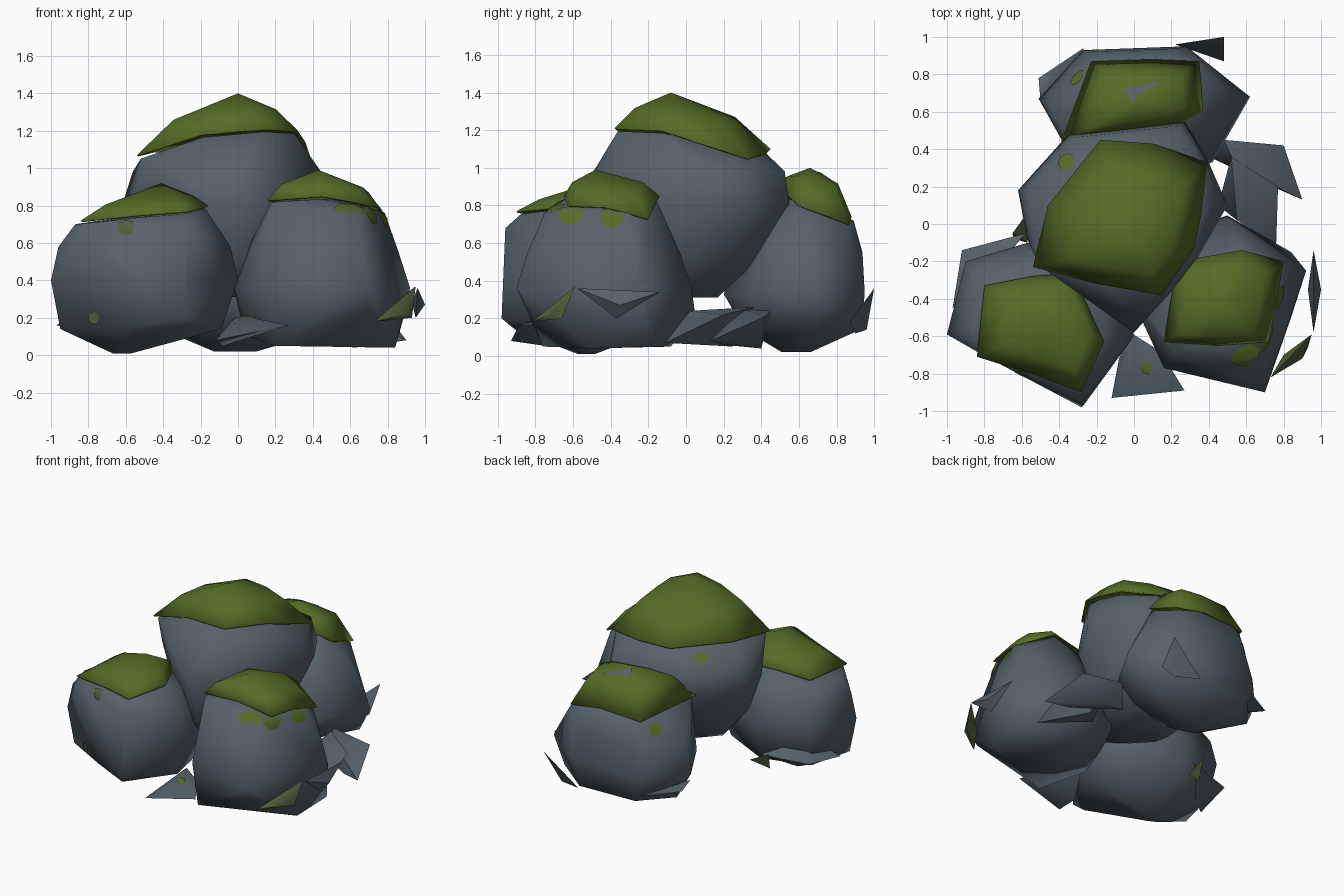
import bpy
import bmesh
from math import radians, sin, cos, tau
from mathutils import Vector

default_cube = bpy.data.objects.get("Cube")
if default_cube:
    bpy.data.objects.remove(default_cube, do_unlink=True)


def make_material(name, colour):
    material = bpy.data.materials.new(name)
    material.use_nodes = True
    material.diffuse_color = colour
    for node in material.node_tree.nodes:
        if node.type == 'BSDF_PRINCIPLED':
            node.inputs["Base Color"].default_value = colour
            node.inputs["Roughness"].default_value = 0.9
    return material


stone = make_material("slate stone", (.092, .122, .144, 1))
moss = make_material("green moss", (.092, .15, .02, 1))
mossy_stone = make_material("mossy stone", (.085, .125, .05, 1))


def finish(bm, name, material, angle):
    """Turn a bmesh into a smooth shaded object of one colour."""
    bmesh.ops.recalc_face_normals(bm, faces=bm.faces)
    mesh = bpy.data.meshes.new(name)
    bm.to_mesh(mesh)
    bm.free()
    mesh.materials.append(material)
    obj = bpy.data.objects.new(name, mesh)
    bpy.context.collection.objects.link(obj)
    bpy.ops.object.select_all(action='DESELECT')
    obj.select_set(True)
    bpy.context.view_layer.objects.active = obj
    bpy.ops.object.shade_smooth_by_angle(angle=radians(angle))
    return obj


def hull(name, points, material=stone, angle=60):
    """Wrap a convex skin round a few points."""
    bm = bmesh.new()
    for point in points:
        bm.verts.new(point)
    result = bmesh.ops.convex_hull(bm, input=bm.verts)
    loose = set(result["geom_interior"] + result["geom_unused"])
    loose = [v for v in loose if isinstance(v, bmesh.types.BMVert)]
    bmesh.ops.delete(bm, geom=loose, context='VERTS')
    return finish(bm, name, material, angle)


def moss_cap(name, peak, rim, inset, rise):
    """Draped sheet: ragged rim, raised shoulder ring and a peak."""
    bm = bmesh.new()
    outer, inner = [], []
    for corner in rim:
        shoulder = corner.lerp(peak, inset)
        shoulder.z = corner.z + (peak.z - corner.z) * rise
        outer.append(bm.verts.new(corner))
        inner.append(bm.verts.new(shoulder))
    top = bm.verts.new(peak)
    for i in range(len(rim)):
        j = (i + 1) % len(rim)
        bm.faces.new((outer[i], outer[j], inner[j], inner[i]))
        bm.faces.new((inner[i], inner[j], top))
    cap = finish(bm, name, moss, 80)
    cap.modifiers.new("thickness", 'SOLIDIFY').thickness = .01
    return cap


def mossy_boulder(name, centre, outline, levels, extra, peak, rim, inset, rise):
    """Stack scaled plan outlines (z, scale, dx, dy), topped by the moss rim."""
    centre, peak = Vector(centre), Vector(peak)
    rim = [Vector(corner) for corner in rim]
    points = list(extra)
    for z, scale, dx, dy in levels:
        for corner in outline:
            flat = centre + (Vector(corner) - centre) * scale + Vector((dx, dy))
            points.append((flat.x, flat.y, z))
    for corner in rim:
        under = corner.lerp(peak, .06)
        under.z = corner.z - .015
        points.append(under)
    rock = hull(name + "_boulder", points, stone, 100)
    return rock, moss_cap(name + "_moss", peak, rim, inset, rise)


def patch(name, target, spot, size, material=moss, stretch=1, sides=7):
    """Thin painted patch laid on the nearest surface of a part."""
    bpy.context.view_layer.update()
    _, spot, normal, _ = target.closest_point_on_mesh(Vector(spot))
    across = Vector((1, .6, 0))
    across = (across - normal * across.dot(normal)).normalized()
    along = normal.cross(across)
    bm = bmesh.new()
    ring = []
    for i in range(sides):
        turn = tau * i / sides
        reach = across * cos(turn) * size * stretch + along * sin(turn) * size
        _, place, lift, _ = target.closest_point_on_mesh(spot + reach)
        ring.append(bm.verts.new(place + lift * .007))
    middle = bm.verts.new(spot + normal * .007)
    for i in range(sides):
        bm.faces.new((ring[i], ring[(i + 1) % sides], middle))
    finish(bm, name, material, 80)


# Four main boulders with their moss
front_right, _ = mossy_boulder(
    "front_right", (-.5, -.53),
    [(-.9, -.2), (-1, -.59), (-.62, -.8), (-.27, -.97),
     (0, -.6), (-.06, -.3), (-.5, -.08)],
    [(.01, .1, -.12, 0), (.14, .86, -.02, 0), (.4, 1, 0, 0),
     (.58, .92, 0, 0), (.7, .74, 0, 0)],
    [(-.28, -.96, .68), (-.28, -.98, .2)],
    (-.41, -.5, .92),
    [(-.8, -.33, .73), (-.55, -.28, .76), (-.33, -.26, .76),
     (-.16, -.63, .8), (-.28, -.9, .77), (-.55, -.8, .75),
     (-.84, -.71, .72)], .3, .42)

front_left, _ = mossy_boulder(
    "front_left", (.45, -.45),
    [(.5, .03), (.92, -.25), (.7, -.9), (.16, -.77),
     (-.02, -.38), (.1, -.12)],
    [(.24, .95, 0, .04), (.36, 1, 0, 0), (.55, .87, 0, 0),
     (.76, .67, .02, 0)],
    [(.2, -.76, .05), (.84, -.5, .04), (.84, -.15, .05),
     (.35, -.08, .05), (.05, -.45, .1), (.2, -.68, .82)],
    (.43, -.48, .99),
    [(.23, -.2, .82), (.58, -.14, .85), (.8, -.2, .73),
     (.76, -.42, .79), (.72, -.63, .8), (.45, -.65, .85),
     (.16, -.63, .83)], .27, .53)

central, _ = mossy_boulder(
    "central", (-.05, 0),
    [(-.35, .48), (-.62, .18), (-.57, -.08), (-.3, -.36), (0, -.58),
     (.3, -.25), (.5, .1), (.39, .35), (.27, .55)],
    [(.31, .45, 0, -.08), (.5, .76, 0, -.05), (.8, 1, 0, 0),
     (.98, .9, 0, .03)],
    [(-.52, -.18, 1.05)],
    (0, -.08, 1.4),
    [(-.18, .45, 1.1), (.1, .43, 1.08), (.39, .33, 1.05),
     (.36, .05, 1.14), (.32, -.13, 1.2), (.15, -.38, 1.21),
     (-.2, -.32, 1.18), (-.54, -.23, 1.07), (-.46, .1, 1.09)], .36, .57)

back, back_moss = mossy_boulder(
    "back", (.03, .65),
    [(-.27, .93), (.28, .95), (.62, .68), (.42, .33),
     (0, .2), (-.32, .33), (-.51, .67)],
    [(.02, .2, -.05, -.05), (.14, .82, 0, .03), (.33, 1, 0, 0),
     (.55, .76, 0, .06), (.72, .57, 0, .07)],
    [(-.46, .67, .55), (.5, .68, .55)],
    (.05, .66, 1),
    [(-.23, .87, .72), (.1, .88, .74), (.35, .87, .7),
     (.37, .6, .8), (.26, .54, .85), (-.13, .48, .86),
     (-.39, .44, .8)], .33, .68)

# Broken stone lying round the base
front_shard = hull("front_shard",
                   [(-.12, -.93, .08), (.27, -.89, .16), (.14, -.68, .18),
                    (-.02, -.58, .2), (.03, -.76, .21), (-.08, -.72, .05)])
hull("side_slab", [(.4, .36, .1), (.48, .45, .24), (.8, .42, .21),
                   (.9, .13, .08), (.74, .2, .06), (.55, .3, .25),
                   (.62, .4, .04)])
hull("side_spike", [(.45, .1, .1), (.76, -.11, .07), (.77, .2, .22),
                    (.52, .36, .26), (.6, .25, .05), (.55, .02, .24)])
hull("floating_shard", [(.96, -.14, .34), (.93, -.35, .28), (.96, -.58, .36),
                        (1, -.35, .27), (.95, -.37, .2)])
hull("mossy_shard", [(.95, -.59, .37), (.9, -.72, .22), (.73, -.82, .18),
                     (.8, -.7, .25), (.93, -.66, .2)], mossy_stone)
hull("back_shard", [(.22, .96, .14), (.48, 1, .36), (.48, .87, .18),
                    (.4, .9, .12)])
hull("back_right_shard", [(-.51, .78, .24), (-.27, .94, .2), (-.5, .66, .28),
                          (-.3, .75, .16)])
hull("right_shard", [(-.92, -.14, .2), (-.58, -.05, .22), (-.97, -.45, .16),
                     (-.75, -.25, .1), (-.8, -.3, .3)])
hull("mossy_chip", [(-.65, -.05, .24), (-.57, .06, .22), (-.57, -.1, .15),
                    (-.64, -.08, .12)], mossy_stone)

# Moss stains on the stone, and bare stone in the back moss
patch("right_boulder_stain", front_right, (-.62, -.85, .69), .05, mossy_stone)
patch("right_boulder_low_stain", front_right, (-.8, -.75, .19), .035,
      mossy_stone)
patch("left_boulder_front_stain", front_left, (.6, -.72, .8), .07, moss, 1.3)
patch("left_boulder_corner_stain", front_left, (.74, -.62, .78), .08)
patch("left_boulder_side_stain", front_left, (.82, -.4, .76), .07)
patch("central_stain", central, (-.38, .35, 1.06), .05)
patch("back_boulder_stain", back, (-.36, .82, .7), .05)
patch("front_shard_stain", front_shard, (.08, -.77, .25), .035)
patch("bare_stone", back_moss, (.03, .73, 1), .055, stone, 2.4, 3)
